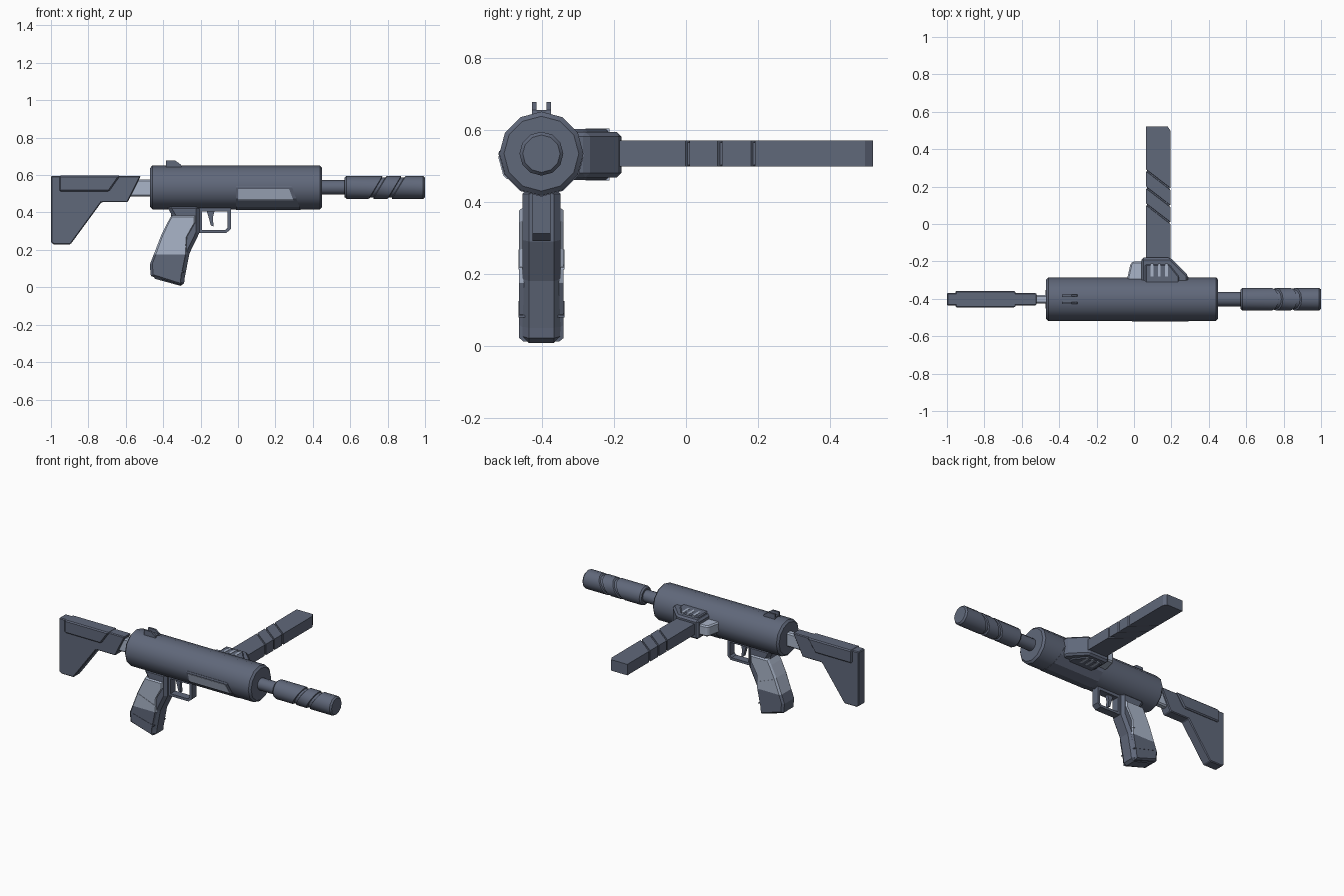
import bpy, bmesh, math
from mathutils import Vector

if "Cube" in bpy.data.objects:
    bpy.data.objects.remove(bpy.data.objects["Cube"])

CY, CZ = -0.402, 0.534   # axis of receiver and barrel


def material(name, rgb):
    m = bpy.data.materials.new(name)
    m.diffuse_color = (*rgb, 1)
    m.use_nodes = True
    m.node_tree.nodes["Principled BSDF"].inputs["Base Color"].default_value = m.diffuse_color
    return m


DARK = material("slate_grey", (0.117, 0.138, 0.195))
LIGHT = material("pale_steel", (0.40, 0.46, 0.58))


def finish(name, bm, mats, bevel=0, smooth=False):
    bmesh.ops.recalc_face_normals(bm, faces=bm.faces)
    me = bpy.data.meshes.new(name)
    bm.to_mesh(me)
    bm.free()
    ob = bpy.data.objects.new(name, me)
    bpy.context.collection.objects.link(ob)
    for m in mats:
        me.materials.append(m)
    if bevel:
        b = ob.modifiers.new("bevel", 'BEVEL')
        b.width, b.segments, b.limit_method = bevel, 1, 'ANGLE'
        b.angle_limit = math.radians(35)
    if smooth:
        bpy.ops.object.select_all(action='DESELECT')
        ob.select_set(True)
        bpy.context.view_layer.objects.active = ob
        bpy.ops.object.shade_smooth_by_angle(angle=math.radians(35))
    return ob


def loft(bm, loops):
    vs = [[bm.verts.new(p) for p in lp] for lp in loops]
    for a, b in zip(vs, vs[1:]):
        for i in range(len(a)):
            j = (i + 1) % len(a)
            bm.faces.new((a[i], a[j], b[j], b[i]))
    bm.faces.new(vs[0])
    bm.faces.new(vs[-1])


def prism(name, pts, lo, hi, mat=DARK, bevel=0, flat=False):
    """Extrude an x-z profile along y (or an x-y profile along z if flat)."""
    bm = bmesh.new()
    loft(bm, [[(a, b, h) if flat else (a, h, b) for a, b in pts] for h in (lo, hi)])
    return finish(name, bm, [mat], bevel)


def box(name, x, y, z, mat=DARK, bevel=0):
    return prism(name, [(x[0], z[0]), (x[1], z[0]), (x[1], z[1]), (x[0], z[1])],
                 y[0], y[1], mat, bevel)


def tube_mesh(rings, n=12):
    """Rings (x, radius, slant) about the barrel axis."""
    bm = bmesh.new()
    angles = [2 * math.pi * i / n for i in range(n)]
    loft(bm, [[(x + s * r * math.sin(a), CY + r * math.cos(a), CZ + r * math.sin(a))
               for a in angles] for x, r, s in rings])
    return bm


def cut(bm, co, no):
    """Trim away everything on the side that no points to, and cap."""
    res = bmesh.ops.bisect_plane(bm, geom=bm.verts[:] + bm.edges[:] + bm.faces[:],
                                 plane_co=co, plane_no=no, clear_outer=True)
    edges = [e for e in res['geom_cut'] if isinstance(e, bmesh.types.BMEdge)]
    bmesh.ops.holes_fill(bm, edges=edges, sides=0)


# Receiver, barrel and muzzle with slanted grooves
finish("receiver", tube_mesh([(-0.47, 0.104, 0), (-0.458, 0.117, 0), (0.438, 0.117, 0),
                              (0.45, 0.104, 0)]), [DARK], smooth=True)
finish("barrel", tube_mesh([(0.44, 0.039, 0), (0.58, 0.039, 0)]), [DARK], smooth=True)
R, G, S = 0.061, 0.053, 0.6
rings = [(0.57, 0.052, 0), (0.58, R, 0)]
for gx in (0.735, 0.835):
    rings += [(gx, R, S), (gx + 0.004, G, S), (gx + 0.021, G, S), (gx + 0.025, R, S)]
rings += [(0.99, R, 0), (1.0, 0.052, 0)]
finish("muzzle_shroud", tube_mesh(rings), [DARK], smooth=True)

# Port surround wrapping under the receiver, with a pale port cover
def port(name, x0, x1, r, top, bottom, mat, front_only, sx):
    bm = tube_mesh([(x0, r, 0), (x1, r, 0)])
    cut(bm, (0, 0, top), (0, 0, 1))
    cut(bm, (sx, 0, 0.54), Vector((0.12, 0, 0.045)))
    if bottom:
        cut(bm, (0, 0, bottom), (0, 0, -1))
    if front_only:
        cut(bm, (0, CY - 0.05, 0), (0, 1, 0))
    return finish(name, bm, [mat])


port("port_surround", -0.012, 0.34, 0.1195, 0.541, None, DARK, False, 0.287)
port("port_cover", 0.0, 0.32, 0.1225, 0.526, 0.463, LIGHT, True, 0.268)

# Rear sight
box("sight_base", (-0.385, -0.305), (CY - 0.022, CY + 0.022), (0.63, 0.656))
for side in (-1, 1):
    c = CY + side * 0.02
    prism(f"sight_post_{side}", [(-0.385, 0.64), (-0.30, 0.64), (-0.305, 0.656),
                                 (-0.335, 0.677), (-0.385, 0.677)], c - 0.006, c + 0.006)

# Stock
box("stock_rod", (-0.60, -0.46), (CY - 0.022, CY + 0.022), (0.485, 0.577), LIGHT, 0.008)
prism("stock", [(-1, 0.595), (-0.52, 0.595), (-0.59, 0.455), (-0.73, 0.455),
                (-0.895, 0.23), (-0.985, 0.23), (-1, 0.24)], CY - 0.034, CY + 0.034, DARK, 0.005)
prism("stock_cheek_panel", [(-0.955, 0.597), (-0.63, 0.597), (-0.69, 0.512), (-0.955, 0.512)],
      CY - 0.045, CY + 0.045, DARK, 0.007)

# Grip core and the wrapped panel, pale above and dark below
prism("grip_core", [(-0.385, 0.44), (-0.35, 0.38), (-0.405, 0.27), (-0.46, 0.12),
                    (-0.46, 0.05), (-0.29, 0.003), (-0.285, 0.05), (-0.26, 0.18),
                    (-0.207, 0.29), (-0.207, 0.44)], CY - 0.053, CY + 0.053, DARK, 0.018)
bm = bmesh.new()
outline = [(-0.355, 0.385), (-0.375, 0.35), (-0.412, 0.275), (-0.472, 0.12), (-0.466, 0.06),
           (-0.305, 0.012), (-0.302, 0.05), (-0.275, 0.175), (-0.272, 0.27),
           (-0.225, 0.35), (-0.225, 0.385)]
w = 0.062
loops = []
for y, shrink in ((-w, 0.9), (-w + 0.012, 1), (w - 0.012, 1), (w, 0.9)):
    loops.append([(-0.335 + (x + 0.335) * shrink, CY + y, 0.21 + (z - 0.21) * (shrink + 1) / 2)
                  for x, z in outline])
loft(bm, loops)
for z0, tilt in ((0.245, -0.25), (0.175, 0), (0.105, -0.25)):
    bmesh.ops.bisect_plane(bm, geom=bm.verts[:] + bm.edges[:] + bm.faces[:],
                           plane_co=(-0.34, 0, z0), plane_no=(-tilt, 0, 1))
for f in bm.faces:
    f.material_index = int(f.calc_center_median().z < 0.174)
finish("grip_panel", bm, [LIGHT, DARK])
# Raised ribs along the panel seams
for i, (xa, za, xb, zb) in enumerate(((-0.405, 0.268, -0.275, 0.218), (-0.44, 0.125, -0.29, 0.085))):
    prism(f"grip_seam_{i}", [(xa, za), (xb, zb), (xb, zb - 0.006), (xa, za - 0.006)],
          CY - w - 0.002, CY + w + 0.002, LIGHT if i == 0 else DARK)

# Trigger guard and trigger
T = 0.025
prism("guard_bottom", [(-0.22, 0.291), (-0.062, 0.291), (-0.038, 0.312), (-0.038, 0.43),
                       (-0.056, 0.43), (-0.056, 0.318), (-0.068, 0.307), (-0.22, 0.307)],
      CY - T, CY + T)
box("guard_top", (-0.22, -0.038), (CY - T, CY + T), (0.405, 0.43))
box("guard_rear", (-0.215, -0.193), (CY - T, CY + T), (0.291, 0.43))
prism("trigger", [(-0.168, 0.41), (-0.125, 0.41), (-0.135, 0.37), (-0.13, 0.325),
                  (-0.145, 0.33), (-0.156, 0.37)], CY - 0.011, CY + 0.011)

# Magazine well on the far side, with raised vented collar
prism("magazine_well", [(0.04, -0.38), (0.04, -0.18), (0.195, -0.18), (0.29, -0.275),
                        (0.29, -0.38)], 0.468, 0.594, DARK, 0.012, flat=True)
prism("well_collar", [(0.06, -0.36), (0.06, -0.217), (0.19, -0.217), (0.24, -0.28),
                      (0.24, -0.36)], 0.461, 0.603, DARK, 0.006, flat=True)
for i in range(3):
    x = 0.095 + 0.04 * i
    box(f"vent_{i}", (x - 0.008, x + 0.008), (-0.28, -0.212), (0.460, 0.6045), LIGHT)
prism("magazine_release", [(-0.035, -0.33), (-0.035, -0.285), (-0.018, -0.21),
                           (-0.005, -0.2), (0.05, -0.2), (0.05, -0.33)],
      0.495, 0.565, LIGHT, 0.008, flat=True)

# Magazine with slanted grooves
bm = bmesh.new()
XM, HX, ZM, HZ = 0.13, 0.066, 0.534, 0.036


def mag_ring(y, inset, slant=0):
    a, b = HX - inset, HZ - inset
    return [(XM + sx * a, y - slant * sx * a, ZM + sz * b)
            for sx, sz in ((-1, -1), (1, -1), (1, 1), (-1, 1))]


loops = [mag_ring(-0.25, 0)]
for y in (0.055, 0.145, 0.237):
    loops += [mag_ring(y - 0.006, 0, 0.77), mag_ring(y - 0.004, 0.005, 0.77),
              mag_ring(y + 0.004, 0.005, 0.77), mag_ring(y + 0.006, 0, 0.77)]
# End face with one chamfered corner
loops += [mag_ring(0.497, 0), [(x - (0.015 if x > XM else 0), 0.52, z)
                               for x, _, z in mag_ring(0.52, 0)]]
loft(bm, loops)
finish("magazine", bm, [DARK])
